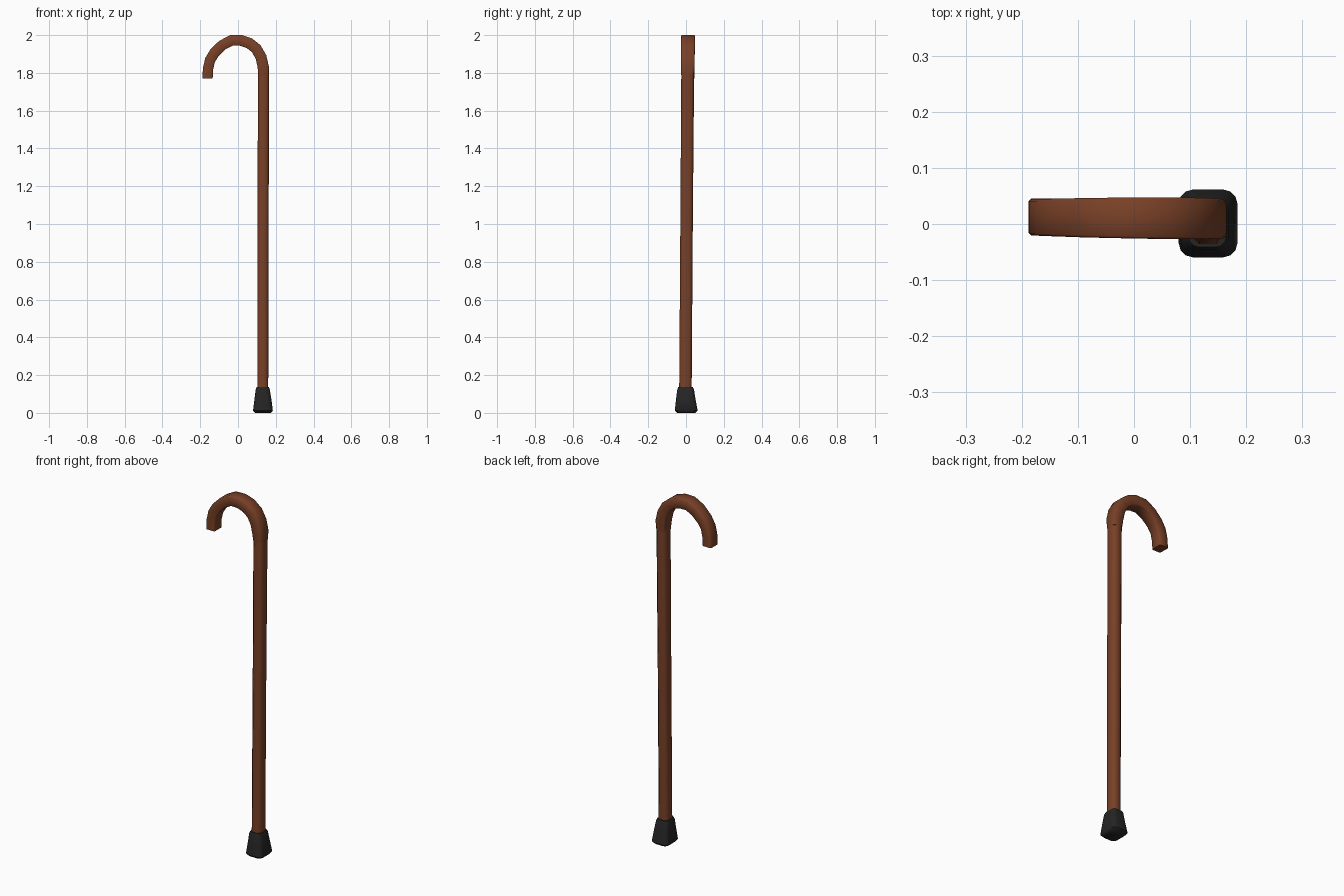
import bpy, bmesh, math
from mathutils import Vector

if "Cube" in bpy.data.objects:
    bpy.data.objects.remove(bpy.data.objects["Cube"])


def material(name, rgb):
    m = bpy.data.materials.new(name)
    m.diffuse_color = (*rgb, 1)
    m.use_nodes = True
    m.node_tree.nodes["Principled BSDF"].inputs["Base Color"].default_value = m.diffuse_color
    return m


wood = material("brown wood", (0.19, 0.052, 0.02))
rubber = material("black rubber", (0.018, 0.018, 0.019))


def rounded_rect(w, d, r, seg):
    """Points of a rounded rectangle, counter-clockwise."""
    pts = []
    for i, (sx, sy) in enumerate([(1, 1), (-1, 1), (-1, -1), (1, -1)]):
        for k in range(seg + 1):
            a = math.pi / 2 * (i + k / seg)
            pts.append((sx * (w / 2 - r) + r * math.cos(a),
                        sy * (d / 2 - r) + r * math.sin(a)))
    return pts


def sweep(name, rings, mat, seg=1, angle=50):
    """Skin rings of (centre, direction in the xz plane, width, depth, corner)."""
    bm = bmesh.new()
    loops = []
    for c, t, w, d, r in rings:
        t = Vector(t).normalized()
        side = Vector((t.z, 0, -t.x))
        loops.append([bm.verts.new(Vector(c) + side * u + Vector((0, v, 0)))
                      for u, v in rounded_rect(w, d, r, seg)])
    n = len(loops[0])
    for a, b in zip(loops, loops[1:]):
        for i in range(n):
            j = (i + 1) % n
            bm.faces.new((a[i], a[j], b[j], b[i]))
    bm.faces.new(loops[0][::-1])
    bm.faces.new(loops[-1])
    bmesh.ops.recalc_face_normals(bm, faces=bm.faces)
    me = bpy.data.meshes.new(name)
    bm.to_mesh(me)
    bm.free()
    me.materials.append(mat)
    ob = bpy.data.objects.new(name, me)
    bpy.context.collection.objects.link(ob)
    bpy.context.view_layer.objects.active = ob
    ob.select_set(True)
    bpy.ops.object.shade_smooth_by_angle(angle=math.radians(angle))
    ob.select_set(False)
    return ob


UP = (0, 0, 1)

# Rubber foot: flared rounded square
sweep("rubber_foot", [
    ((0.132, 0.001, 0.0), UP, 0.084, 0.098, 0.022),
    ((0.132, 0.001, 0.012), UP, 0.105, 0.121, 0.026),
    ((0.132, -0.001, 0.07), UP, 0.090, 0.104, 0.023),
    ((0.131, -0.002, 0.125), UP, 0.074, 0.088, 0.019),
    ((0.131, -0.002, 0.136), UP, 0.066, 0.078, 0.017),
], rubber, seg=3)

# Shaft: eight-sided, leaning back very slightly, flowing into the crook
shaft_top = (0.135, 0.009, 1.79)
sweep("shaft", [
    ((0.131, -0.003, 0.12), UP, 0.058, 0.066, 0.0135),
    ((0.133, 0.003, 1.0), UP, 0.058, 0.066, 0.0135),
    (shaft_top, UP, 0.060, 0.068, 0.0135),
], wood)

# Crook handle: square section swept over an uneven arch
path = [(0.135, 1.78), (0.134, 1.83), (0.122, 1.883), (0.097, 1.928),
        (0.060, 1.957), (0.015, 1.972), (-0.035, 1.972), (-0.083, 1.947),
        (-0.125, 1.906), (-0.148, 1.868), (-0.159, 1.82), (-0.161, 1.77)]
rings = []
last = len(path) - 1
for i, (x, z) in enumerate(path):
    a, b = path[max(i - 1, 0)], path[min(i + 1, last)]
    t = (b[0] - a[0], 0, b[1] - a[1])
    if i == 0:
        t = UP
    if i == last:
        t = (0, 0, -1)
    f = i / last
    depth = 0.068 + 0.007 * math.sin(math.pi * min(f * 1.3, 1))
    depth -= 0.003 * f
    corner = 0.012 if i == 0 else 0.004
    width = 0.060 - 0.006 * f
    rings.append(((x, 0.009 + 0.0035 * f, z), t, width, depth, corner))
sweep("crook_handle", rings, wood)
